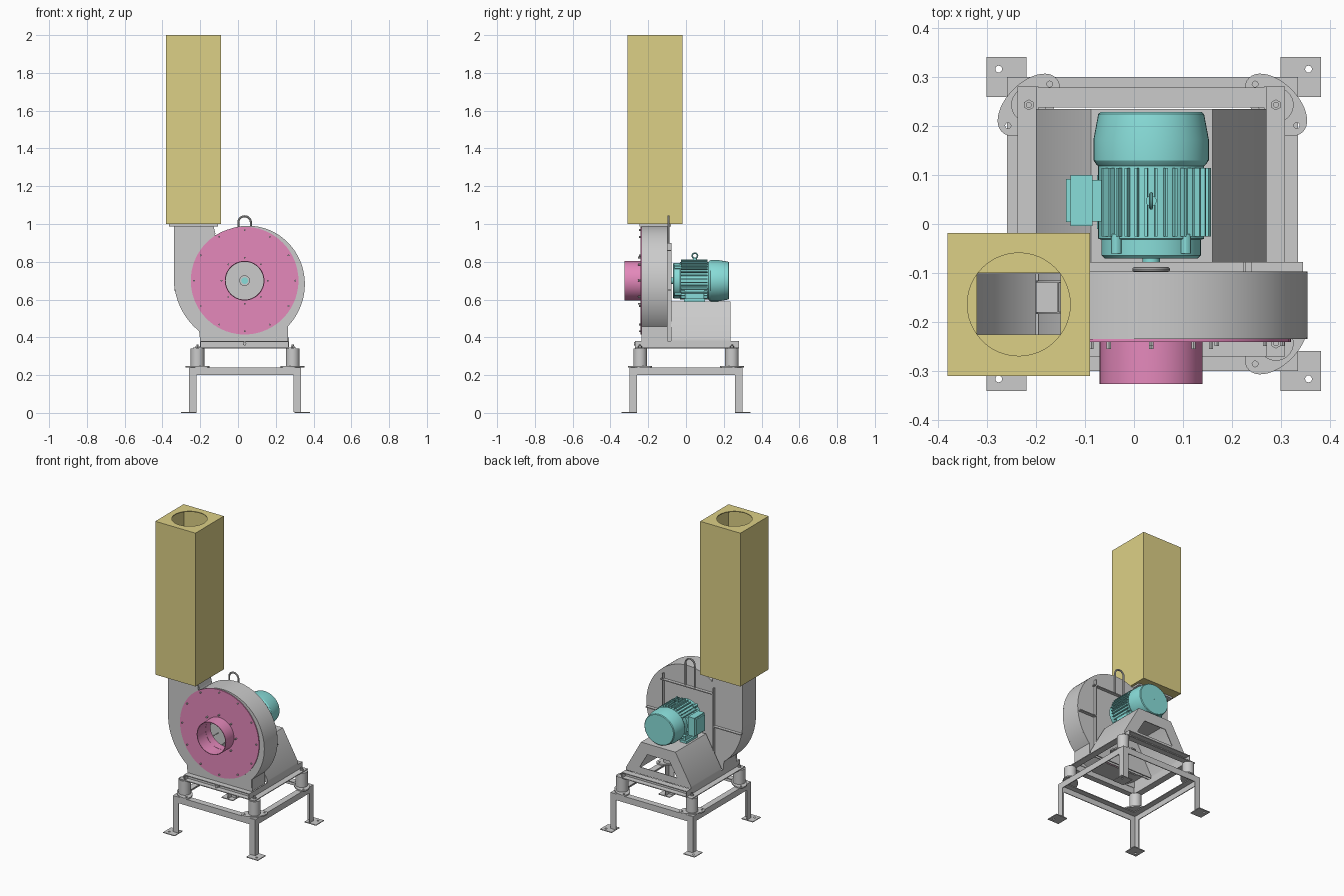
import bpy, bmesh
from math import sin, cos, pi, radians
from mathutils import Matrix, Vector

if "Cube" in bpy.data.objects:
    bpy.data.objects.remove(bpy.data.objects["Cube"])

CX, CZ = 0.035, 0.70          # fan axis


def material(name, rgb):
    m = bpy.data.materials.new(name)
    m.diffuse_color = (*rgb, 1)
    m.use_nodes = True
    m.node_tree.nodes["Principled BSDF"].inputs["Base Color"].default_value = m.diffuse_color
    return m


YELLOW = material("duct_yellow", (0.72, 0.63, 0.24))
PINK = material("inlet_pink", (0.78, 0.25, 0.50))
TEAL = material("motor_teal", (0.25, 0.73, 0.70))


def add(name, mesh, mat=None):
    ob = bpy.data.objects.new(name, mesh)
    bpy.context.collection.objects.link(ob)
    if mat:
        mesh.materials.append(mat)
    return ob


def from_bm(name, bm, mat=None):
    bmesh.ops.recalc_face_normals(bm, faces=bm.faces)
    me = bpy.data.meshes.new(name)
    bm.to_mesh(me)
    bm.free()
    return add(name, me, mat)


def box(name, x0, x1, y0, y1, z0, z1, mat=None):
    bm = bmesh.new()
    mtx = Matrix.Translation(((x0+x1)/2, (y0+y1)/2, (z0+z1)/2)) @ Matrix.Diagonal((x1-x0, y1-y0, z1-z0, 1))
    bmesh.ops.create_cube(bm, size=1, matrix=mtx)
    return from_bm(name, bm, mat)


def rod(name, a, b, r, mat=None, n=20):
    a, b = Vector(a), Vector(b)
    mtx = Matrix.Translation((a+b)/2) @ (b-a).to_track_quat('Z', 'Y').to_matrix().to_4x4()
    bm = bmesh.new()
    bmesh.ops.create_cone(bm, cap_ends=True, segments=n, radius1=r, radius2=r, depth=(b-a).length, matrix=mtx)
    return from_bm(name, bm, mat)


def lathe(name, prof, mat=None, sx=1.0, n=48):
    """Closed (radius, y) profile revolved round the fan axis."""
    bm = bmesh.new()
    rings = [[bm.verts.new((CX+sx*r*cos(2*pi*i/n), y, CZ+r*sin(2*pi*i/n))) for i in range(n)] for r, y in prof]
    for k, A in enumerate(rings):
        B = rings[(k+1) % len(rings)]
        for i in range(n):
            j = (i+1) % n
            bm.faces.new((A[i], A[j], B[j], B[i]))
    return from_bm(name, bm, mat)


def curve_mesh(name, cu, mat, axis='Z', at=0):
    tmp = bpy.data.objects.new(name, cu)
    bpy.context.collection.objects.link(tmp)
    me = bpy.data.meshes.new_from_object(tmp.evaluated_get(bpy.context.evaluated_depsgraph_get()))
    bpy.data.objects.remove(tmp)
    if axis == 'Y':
        me.transform(Matrix.Rotation(pi/2, 4, 'X'))
    me.transform(Matrix.Translation((0, at, 0) if axis == 'Y' else (0, 0, at)))
    me.materials.clear()
    return add(name, me, mat)


def spline(cu, pts, closed=True):
    s = cu.splines.new('POLY')
    s.points.add(len(pts)-1)
    for p, q in zip(s.points, pts):
        p.co = (*q, 0, 1)
    s.use_cyclic_u = closed


def plate(name, loops, a, b, axis='Z', mat=None):
    """Flat outline with holes, extruded from a to b along the axis."""
    cu = bpy.data.curves.new(name, 'CURVE')
    cu.dimensions, cu.fill_mode, cu.extrude = '2D', 'BOTH', abs(b-a)/2
    for pts in loops:
        spline(cu, pts)
    return curve_mesh(name, cu, mat, axis, (a+b)/2)


def circle(x, y, r, n=48, ry=None, rot=0):
    ry = ry or r
    return [(x+r*cos(t)*cos(rot)-ry*sin(t)*sin(rot), y+r*cos(t)*sin(rot)+ry*sin(t)*cos(rot))
            for t in (2*pi*i/n for i in range(n))]


def rect(x0, x1, y0, y1):
    return [(x0, y0), (x1, y0), (x1, y1), (x0, y1)]


def join(name, obs):
    bpy.ops.object.select_all(action='DESELECT')
    for o in obs:
        o.select_set(True)
    bpy.context.view_layer.objects.active = obs[0]
    bpy.ops.object.join()
    obs[0].name = name
    return obs[0]


# Outlet duct: hollow box, round hole on top, rectangular hole below
join("outlet_duct", [
    plate("w", [rect(-.38, -.09, -.31, -.018), rect(-.376, -.094, -.306, -.022)], 1, 2, mat=YELLOW),
    plate("t", [rect(-.377, -.093, -.307, -.021), circle(-.235, -.164, .105)], 1.995, 2, mat=YELLOW),
    plate("b", [rect(-.377, -.093, -.307, -.021), rect(-.32, -.15, -.225, -.1)], 1, 1.005, mat=YELLOW)])


# Scroll housing
def scroll(t0, t1, d=0):
    out = []
    for t in range(t0, t1+1, 3):
        r = .375 - .085*(t-180)/270 - d
        out.append((CX+r*cos(radians(t)), max(.372+d, CZ+r*sin(radians(t)))))
    return out


def wall(d):
    return [(-.34+d, .99)] + scroll(180, 485, d) + [(-.13-d, .99)]


side = [(-.34, .99)] + scroll(180, 229) + [(-.2, .38), (.264, .38)] + scroll(313, 485) + [(-.13, .99)]
plate("housing_scroll_wall", [wall(0) + wall(.005)[::-1]], -.23, -.1, 'Y')
plate("housing_front_sheet", [side, circle(CX, CZ, .25)], -.2345, -.229, 'Y')
plate("housing_back_sheet", [side, circle(CX, CZ, .03)], -.102, -.097, 'Y')
box("housing_foot_left", -.201, -.195, -.23, -.1, .38, .435)
box("housing_foot_right", .258, .264, -.23, -.1, .38, .46)
plate("outlet_flange", [rect(-.365, -.105, -.245, -.08), rect(-.334, -.136, -.229, -.102)], .988, .999)

# Stiffening ribs on the back sheet
for i, x in enumerate((-.14, .225)):
    box(f"back_rib_upright_{i}", x-.003, x+.003, -.1, -.077, .38, .90)
box("back_rib_top", -.14, .24, -.1, -.077, .857, .863)
box("back_rib_left", -.338, -.14, -.1, -.077, .647, .653)
box("back_rib_right", .225, .345, -.1, -.077, .647, .653)

# Lifting loop
cu = bpy.data.curves.new("loop", 'CURVE')
cu.dimensions, cu.bevel_depth, cu.bevel_resolution, cu.use_fill_caps = '3D', .0055, 3, True
spline(cu, [(CX+.033, .86)] + [(CX+.033*cos(pi*i/16), 1.008+.033*sin(pi*i/16)) for i in range(17)] + [(CX-.033, .86)], False)
curve_mesh("lifting_loop", cu, None, 'Y', -.093)

# Inlet plate and inlet tube
plate("inlet_plate", [circle(CX, CZ, .285, 72), circle(CX, CZ, .1)], -.241, -.235, 'Y', PINK)
lathe("inlet_tube", [(.105, -.24), (.105, -.326), (.101, -.326), (.101, -.19), (.104, -.19)], PINK)
for rad, n, y, tag in ((.268, 12, -.249, "outer"), (.122, 8, -.255, "inner")):
    join(f"inlet_bolts_{tag}", [rod("bolt", (CX+rad*sin(2*pi*i/n), -.235, CZ+rad*cos(2*pi*i/n)),
         (CX+rad*sin(2*pi*i/n), y, CZ+rad*cos(2*pi*i/n)), .005, n=6) for i in range(n)])

# Fan wheel
plate("wheel_back_disc", [circle(CX, CZ, .235), circle(CX, CZ, .02)], -.119, -.115, 'Y')
plate("wheel_front_ring", [circle(CX, CZ, .235), circle(CX, CZ, .11)], -.184, -.18, 'Y')
blades = []
for i in range(10):
    b = box("blade", .115, .235, -.181, -.117, -.0015, .0015)
    b.data.transform(Matrix.Translation((CX, 0, CZ)) @ Matrix.Rotation(2*pi*i/10, 4, 'Y'))
    blades.append(b)
join("wheel_blades", blades)
lathe("wheel_hub", [(.028, -.115), (.028, -.165), (.016, -.165), (.016, -.115)])

# Motor: casing, fins, feet, terminal box, eye bolt, shaft
rod("motor_shaft", (CX, -.172, CZ), (CX, -.06, CZ), .018, TEAL)
lathe("motor_casing", [(.001, -.07), (.088, -.07), (.094, -.064), (.094, -.032), (.1, -.03), (.1, .118),
                       (.104, .122), (.109, .13), (.109, .172), (.1, .224), (.096, .228), (.001, .228)], TEAL, 1.08)
fins = []
for i in range(36):
    a = 10*i + 5
    if 150 < a < 210 or 240 < a < 300:
        continue
    f = box("fin", .09, .113, -.026, .114, -.0025, .0025, TEAL)
    f.data.transform(Matrix.Translation((CX, 0, CZ)) @ Matrix.Diagonal((1.08, 1, 1, 1)) @ Matrix.Rotation(-radians(a), 4, 'Y'))
    fins.append(f)
join("motor_fins", fins)
for s, tag in ((-1, "left"), (1, "right")):
    x = CX + s*.085
    box(f"motor_foot_{tag}", x-.025, x+.025, -.01, .1, .59, .605, TEAL)
    box(f"motor_foot_web_{tag}", x-.012, x+.012, -.005, .095, .60, .65, TEAL)
for i in range(4):
    a = pi/4 + i*pi/2
    rod(f"motor_end_lug_{i}", (CX+.1*cos(a), -.06, CZ+.1*sin(a)), (CX+.1*cos(a), -.02, CZ+.1*sin(a)), .011, TEAL, 12)
box("terminal_box_neck", -.095, -.05, .005, .09, .665, .755, TEAL)
box("terminal_box", -.13, -.085, -.004, .1, .65, .77, TEAL)
box("terminal_box_lid", -.139, -.13, .004, .092, .658, .762, TEAL)
bpy.ops.mesh.primitive_torus_add(location=(CX, .047, .832), rotation=(pi/2, 0, pi/2), major_radius=.014,
                                 minor_radius=.004, major_segments=24, minor_segments=8)
bpy.context.object.name = "motor_eye_bolt"
bpy.context.object.data.materials.append(TEAL)
rod("motor_eye_boss", (CX, .047, .79), (CX, .047, .82), .011, TEAL)

# Motor pedestal: sheet-metal trapezoid, open below, window in the back
trap = [(-.2, .38), (.27, .38), (.27, .395), (.16, .59), (-.088, .59), (-.2, .395)]
window = [(-.1, .425), (.17, .425), (.115, .52), (-.045, .52)]
shell = [(-.195, .38), (-.195, .394), (-.085, .585), (.157, .585), (.265, .394), (.265, .38)]
plate("pedestal_shell", [trap[:1] + shell + trap[1:]], -.08, .235, 'Y')
plate("pedestal_back", [trap, window], .23, .235, 'Y')
plate("pedestal_front", [trap], -.08, -.075, 'Y')

# Upper frame of angle sections
T = .005
for s, tag in ((-1, "left"), (1, "right")):
    x = CX + s*.235
    join(f"upper_rail_{tag}", [box("a", min(x, x-s*T), max(x, x-s*T), -.27, .28, .34, .38),
                               box("b", min(x, x+s*.038), max(x, x+s*.038), -.27, .28, .34, .345)])
for y0, y1, yw, tag in ((-.27, -.232, -.237, "front"), (.238, .278, .238, "back")):
    join(f"upper_rail_{tag}", [box("a", -.2, .27, yw, yw+T, .34, .38), box("b", -.2, .27, y0, y1, .34, .345),
                               box("c", -.2, .27, y0, y1, .375, .38)])
rod("drain_plug", (CX, -.275, .366), (CX, -.235, .366), .009)

# Lower frame, legs, foot plates and vibration mounts
FX, X, Y = .0375, .297, .3
for s, tag in ((-1, "left"), (1, "right")):
    x, i, t = FX+s*X, FX+s*(X-.04), FX+s*(X-T)
    join(f"lower_rail_{tag}", [box("a", min(x, t), max(x, t), -Y, Y, .2, .24),
                               box("b", min(x, i), max(x, i), -Y, Y, .235, .24)])
    y, i, t = s*Y, s*(Y-.04), s*(Y-T)
    tag = "front" if s < 0 else "back"
    join(f"lower_rail_{tag}", [box("a", FX-X, FX+X, min(y, t), max(y, t), .2, .24),
                               box("b", FX-X, FX+X, min(y, i), max(y, i), .235, .24)])
for sx in (-1, 1):
    for sy in (-1, 1):
        tag = ("front" if sy < 0 else "back") + ("_left" if sx < 0 else "_right")
        x, y = FX+sx*X, sy*Y
        leg = [(x, y), (x-sx*.04, y), (x-sx*.04, y-sy*T), (x-sx*T, y-sy*T), (x-sx*T, y-sy*.04), (x, y-sy*.04)]
        plate(f"leg_{tag}", [leg], .004, .238)
        fx = .04 + sx*.3
        plate(f"foot_{tag}", [rect(fx-.041, fx+.041, y-.041, y+.041), circle(fx+sx*.016, y+sy*.016, .007, 16)], 0, .005)
        mx, my, rot = FX+sx*.252, sy*.243, radians(-45*sx*sy)
        holes = [circle(mx+k*.06*cos(rot), my+k*.06*sin(rot), .006, 12) for k in (-1, 1)]
        plate(f"mount_base_{tag}", [circle(mx, my, .078, 40, .045, rot)] + holes, .24, .248)
        join(f"mount_{tag}", [rod("m", (mx, my, .245), (mx, my, .34), .036, n=32),
                              rod("s", (mx, my, .34), (mx, my, .362), .006, n=12),
                              rod("n", (mx, my, .345), (mx, my, .353), .011, n=6)])

# Smooth round parts, keep edges sharp
bpy.ops.object.select_all(action='SELECT')
bpy.context.view_layer.objects.active = bpy.data.objects["motor_casing"]
bpy.ops.object.shade_smooth_by_angle(angle=radians(30))
